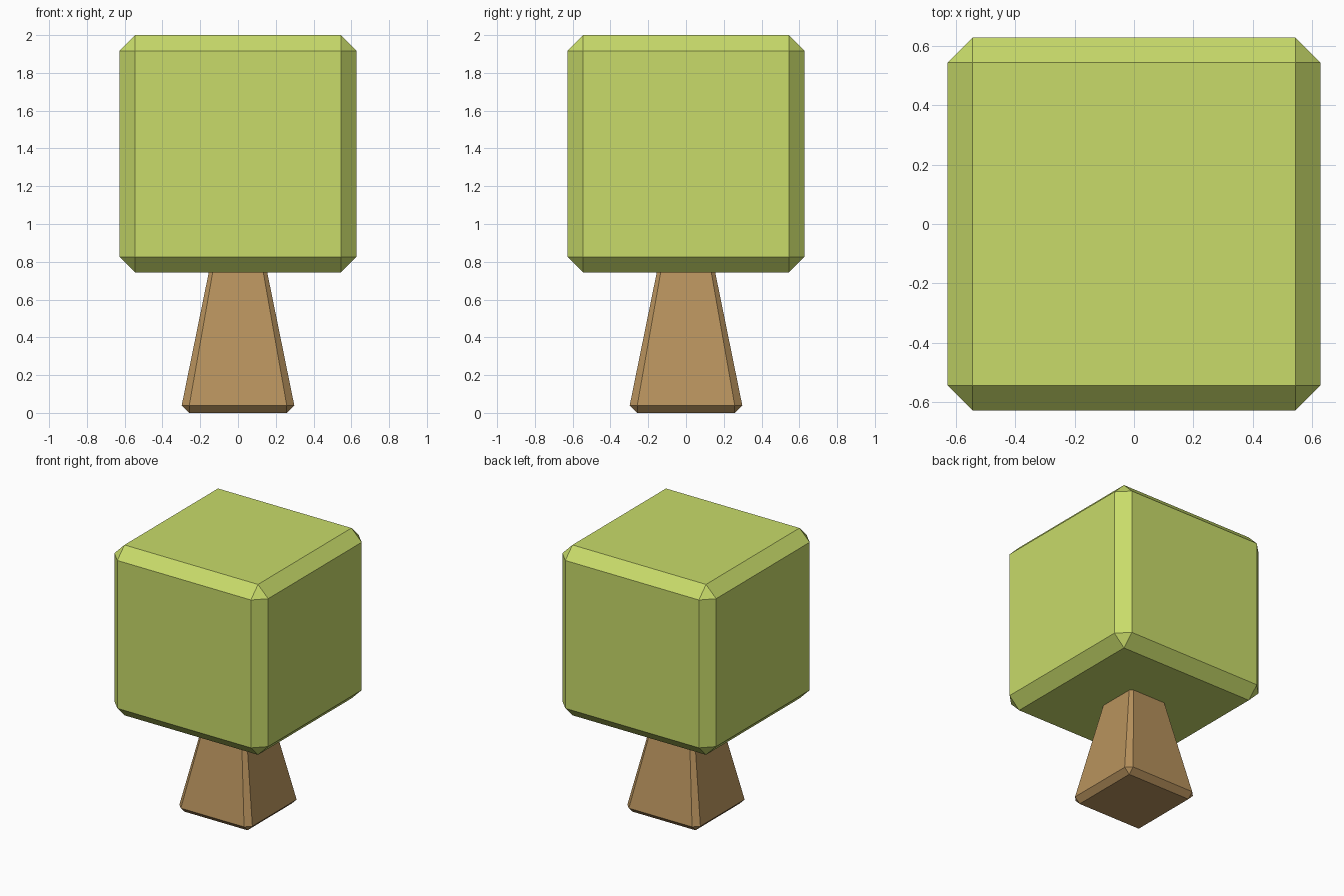
import bpy, bmesh

if "Cube" in bpy.data.objects:
    bpy.data.objects.remove(bpy.data.objects["Cube"])


def material(name, color):
    m = bpy.data.materials.new(name)
    m.diffuse_color = (*color, 1.0)
    m.use_nodes = True
    m.node_tree.nodes["Principled BSDF"].inputs["Base Color"].default_value = m.diffuse_color
    return m


def chamfered_box(name, half, z0, z1, chamfer, mat, taper=0.0):
    """Box with flat chamfers; taper narrows it per unit of height above the lower chamfer."""
    bm = bmesh.new()
    bmesh.ops.create_cube(bm, size=2.0)
    for v in bm.verts:
        v.co.x *= half
        v.co.y *= half
        v.co.z = z0 if v.co.z < 0 else z1
    bmesh.ops.bevel(bm, geom=bm.edges[:], offset=chamfer, offset_type='OFFSET',
                    segments=1, profile=0.5, affect='EDGES')
    for v in bm.verts:
        f = 1.0 - taper * max(0.0, v.co.z - z0 - chamfer)
        v.co.x *= f
        v.co.y *= f
    bmesh.ops.recalc_face_normals(bm, faces=bm.faces[:])
    mesh = bpy.data.meshes.new(name)
    bm.to_mesh(mesh)
    bm.free()
    mesh.materials.append(mat)
    obj = bpy.data.objects.new(name, mesh)
    bpy.context.collection.objects.link(obj)
    return obj


leaf_green = material("leaf_green", (0.578, 0.708, 0.144))
bark_brown = material("bark_brown", (0.474, 0.287, 0.109))

# Tapered trunk, its top sunk into the crown
chamfered_box("trunk", 0.298, 0.0, 0.86, 0.04, bark_brown, taper=0.683)

# Cube-shaped crown
chamfered_box("crown", 0.628, 0.743, 2.0, 0.083, leaf_green)
